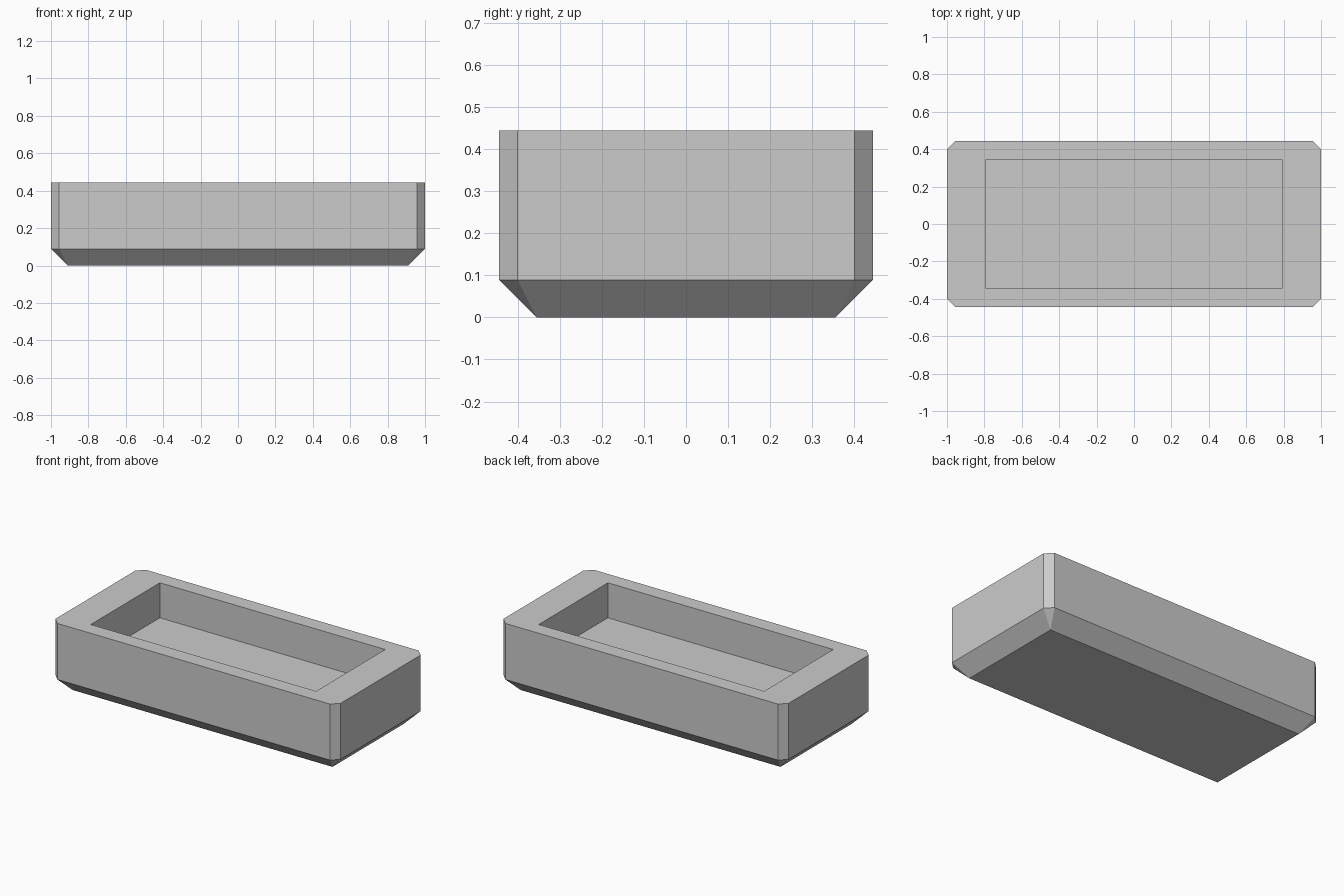
import bpy
import bmesh

default = bpy.data.objects.get("Cube")
if default:
    bpy.data.objects.remove(default, do_unlink=True)

# Overall half sizes, height, chamfers and recess
HX, HY, H = 1.0, 0.444, 0.444
CORNER, FOOT = 0.044, 0.089
RX, RY, FLOOR = 0.79, 0.346, 0.222
QUADRANTS = [(1, 1), (-1, 1), (-1, -1), (1, -1)]

grey = bpy.data.materials.new("plain grey")
grey.use_nodes = True
colour = (0.6, 0.6, 0.6, 1)
grey.diffuse_color = colour
grey.node_tree.nodes["Principled BSDF"].inputs["Base Color"].default_value = colour

bm = bmesh.new()


def rectangle(x, y, z):
    return [bm.verts.new((sx * x, sy * y, z)) for sx, sy in QUADRANTS]


def octagon(z):
    """Rectangle with cut corners, two points per corner, anticlockwise."""
    ring = []
    for sx, sy in QUADRANTS:
        pair = [(sx * HX, sy * (HY - CORNER), z), (sx * (HX - CORNER), sy * HY, z)]
        ring += [bm.verts.new(p) for p in (pair if sx * sy > 0 else pair[::-1])]
    return ring


base = rectangle(HX - FOOT, HY - FOOT, 0)
lower = octagon(FOOT)
upper = octagon(H)
rim = rectangle(RX, RY, H)
floor = rectangle(RX, RY, FLOOR)

# Underside and recess floor
bm.faces.new(base[::-1])
bm.faces.new(floor)

# Outer walls
for i in range(8):
    j = (i + 1) % 8
    bm.faces.new((lower[i], lower[j], upper[j], upper[i]))

# Sloping foot, top rim and recess walls, one corner and one side at a time
for k in range(4):
    n = (k + 1) % 4
    a, b, c = 2 * k, 2 * k + 1, 2 * n
    bm.faces.new((base[k], lower[b], lower[a]))
    bm.faces.new((base[k], base[n], lower[c], lower[b]))
    bm.faces.new((upper[a], upper[b], rim[k]))
    bm.faces.new((upper[b], upper[c], rim[n], rim[k]))
    bm.faces.new((rim[k], rim[n], floor[n], floor[k]))

bmesh.ops.recalc_face_normals(bm, faces=bm.faces)
mesh = bpy.data.meshes.new("tray")
bm.to_mesh(mesh)
bm.free()
mesh.materials.append(grey)
tray = bpy.data.objects.new("tray", mesh)
bpy.context.collection.objects.link(tray)
